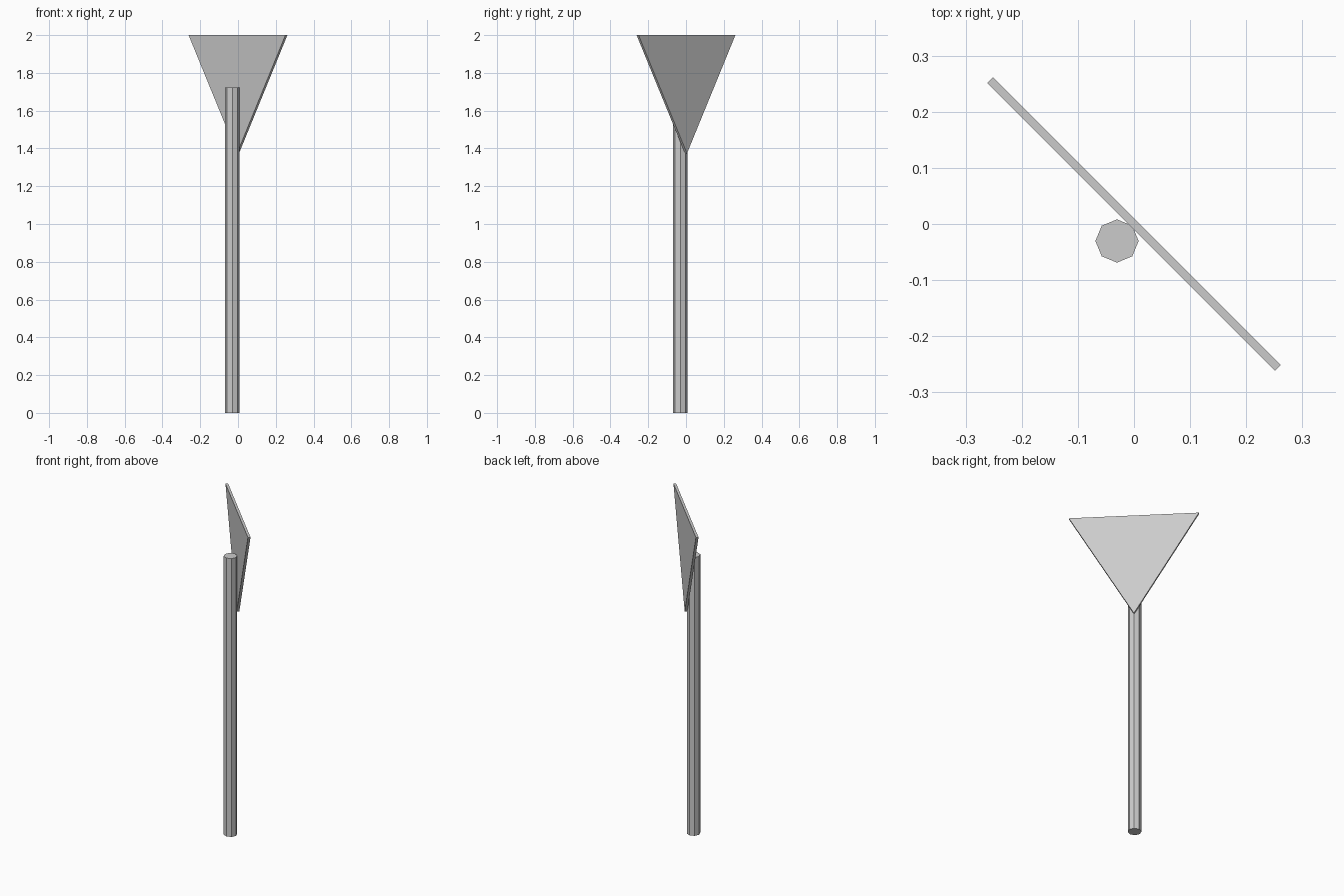
import bpy, bmesh
from math import radians
from mathutils import Matrix

if "Cube" in bpy.data.objects:
    bpy.data.objects.remove(bpy.data.objects["Cube"])


def prism(name, points, depth, matrix):
    """Extrude a flat XY polygon along +Z, then place it."""
    bm = bmesh.new()
    face = bm.faces.new([bm.verts.new((x, y, 0)) for x, y in points])
    ext = bmesh.ops.extrude_face_region(bm, geom=[face])
    top = [v for v in ext["geom"] if isinstance(v, bmesh.types.BMVert)]
    bmesh.ops.translate(bm, verts=top, vec=(0, 0, depth))
    bmesh.ops.transform(bm, matrix=matrix, verts=bm.verts)
    bmesh.ops.recalc_face_normals(bm, faces=bm.faces)
    mesh = bpy.data.meshes.new(name)
    bm.to_mesh(mesh)
    bm.free()
    obj = bpy.data.objects.new(name, mesh)
    bpy.context.collection.objects.link(obj)
    return obj


# Eight-sided post, just in front of the plate
POST_HEIGHT = 1.723
bpy.ops.mesh.primitive_cylinder_add(vertices=8, radius=0.0385, depth=POST_HEIGHT,
                                    location=(-0.0303, -0.0303, POST_HEIGHT / 2))
bpy.context.object.name = "post"

# Thin triangular sign plate, point down, turned 45 degrees
HALF, THICK, TOP, TIP = 0.3625, 0.015, 2.0, 1.374
placement = (Matrix.Rotation(radians(-45), 4, 'Z')
             @ Matrix.Translation((0, THICK / 2, 0))
             @ Matrix.Rotation(radians(90), 4, 'X'))
prism("sign_plate", [(-HALF, TOP), (0, TIP), (HALF, TOP)], THICK, placement)
